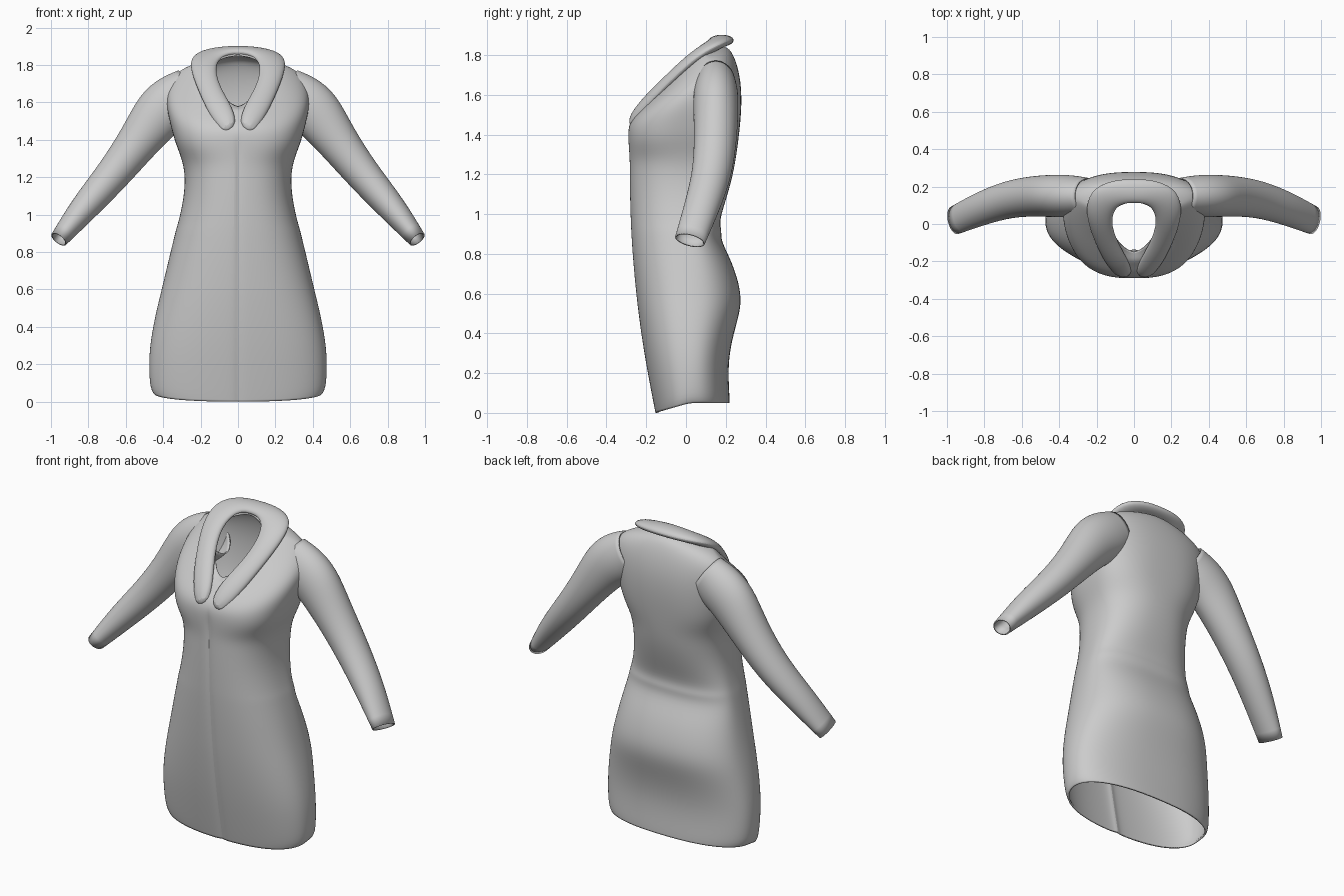
import bpy, bmesh, math
from mathutils import Vector

cube = bpy.data.objects.get("Cube")
if cube:
    bpy.data.objects.remove(cube, do_unlink=True)

cloth = bpy.data.materials.new("grey cloth")
cloth.use_nodes = True
GREY = (0.6, 0.6, 0.6, 1)
cloth.diffuse_color = GREY
cloth.node_tree.nodes["Principled BSDF"].inputs["Base Color"].default_value = GREY


def loft(name, rings, capped=False, mirrored=False, thickness=0.0):
    """Skin a list of closed rings into a smooth object."""
    bm = bmesh.new()
    loops = [[bm.verts.new(p) for p in ring] for ring in rings]
    n = len(loops[0])
    for low, high in zip(loops, loops[1:]):
        for i in range(n):
            j = (i + 1) % n
            bm.faces.new((low[i], low[j], high[j], high[i]))
    if capped:
        bm.faces.new(loops[0])
        bm.faces.new(loops[-1])
    bmesh.ops.recalc_face_normals(bm, faces=bm.faces)
    mesh = bpy.data.meshes.new(name)
    bm.to_mesh(mesh)
    bm.free()
    obj = bpy.data.objects.new(name, mesh)
    bpy.context.collection.objects.link(obj)
    mesh.materials.append(cloth)
    if mirrored:
        obj.modifiers.new("mirror", 'MIRROR')
    sub = obj.modifiers.new("smooth", 'SUBSURF')
    sub.levels = sub.render_levels = 2
    if thickness:
        solid = obj.modifiers.new("cloth", 'SOLIDIFY')
        solid.thickness = thickness
        solid.offset = -1
    bpy.ops.object.select_all(action='DESELECT')
    bpy.context.view_layer.objects.active = obj
    obj.select_set(True)
    bpy.ops.object.shade_smooth_by_angle(angle=math.radians(50))


def power(value, exponent):
    return math.copysign(abs(value) ** exponent, value)


# Angles round the body, with a narrow pair beside the front closure
angles = sorted([i * 360 / 32 for i in range(32)] + [268.8, 271.2])


def body_ring(zf, zs, zb, half, yf, ys, yb, square=2.4):
    """Section with its own front, side and back heights."""
    ring = []
    for deg in angles:
        a = math.radians(deg)
        s = power(math.sin(a), 2 / square)
        x = half * power(math.cos(a), 2 / square)
        y = ys + abs(s) * ((yb if s > 0 else yf) - ys)
        z = zs + abs(s) * ((zb if s > 0 else zf) - zs)
        if deg == 270 and zf < 1.43:
            y += 0.014
        ring.append((x, y, z))
    return ring


def skirt_ring(z, half, back):
    """Level section; the front sweeps in and the rear lifts towards the hem."""
    front = -0.285 + 0.13 * max(0, 1 - z / 1.2) ** 2
    raised = z + max(0, 0.05 - z / 5)
    return body_ring(z, raised, raised, half, front, 0.02, back)


# Skirt up to the waist: height, half width, back depth
skirt = [
    (0, 0.455, 0.22), (0.04, 0.475, 0.22), (0.25, 0.48, 0.21), (0.4, 0.457, 0.24),
    (0.52, 0.43, 0.277), (0.62, 0.405, 0.277), (0.76, 0.372, 0.233),
    (0.87, 0.345, 0.173), (0.92, 0.333, 0.182), (0.96, 0.32, 0.165),
    (1.08, 0.292, 0.205), (1.2, 0.283, 0.238),
]
# Bodice: front, side, back height; half width; front, side, back depth; squareness
bodice = [
    (1.28, 1.29, 1.3, 0.298, -0.285, 0.02, 0.255, 2.3),
    (1.36, 1.38, 1.4, 0.335, -0.292, 0.03, 0.268, 2.7),
    (1.44, 1.47, 1.52, 0.36, -0.293, 0.05, 0.28, 2.6),
    (1.49, 1.58, 1.64, 0.385, -0.265, 0.08, 0.28),
    (1.53, 1.69, 1.74, 0.385, -0.225, 0.12, 0.262, 2.2),
    (1.56, 1.77, 1.81, 0.32, -0.2, 0.12, 0.235, 2),
    (1.57, 1.81, 1.845, 0.21, -0.18, 0.07, 0.205, 1.8),
    (1.58, 1.8, 1.86, 0.135, -0.15, 0.03, 0.12, 1.7),
]
loft("coat_body", [skirt_ring(*r) for r in skirt] + [body_ring(*r) for r in bodice],
     thickness=0.01)


# Sleeves: centre, radius across the arm, radius front to back
arm = [
    ((0.25, 0.15, 1.665), 0.13, 0.1),
    ((0.33, 0.15, 1.615), 0.15, 0.115),
    ((0.42, 0.15, 1.55), 0.148, 0.118),
    ((0.525, 0.15, 1.4), 0.115, 0.112),
    ((0.67, 0.135, 1.21), 0.095, 0.103),
    ((0.825, 0.08, 1.035), 0.08, 0.092),
    ((0.958, 0.02, 0.868), 0.05, 0.08),
]
sleeve = []
for i, (centre, across, depth) in enumerate(arm):
    before, after = arm[max(i - 1, 0)][0], arm[min(i + 1, len(arm) - 1)][0]
    along = (Vector(after) - Vector(before)).normalized()
    up = along.cross(Vector((0, 1, 0))).normalized()
    side = up.cross(along)
    turns = [k * math.tau / 14 for k in range(14)]
    sleeve.append([Vector(centre) + up * across * math.cos(t) + side * depth * math.sin(t)
                   for t in turns])
loft("sleeves", sleeve, mirrored=True, thickness=0.008)


# Shawl collar: outer and inner edge of the roll, from the lapel tip to the nape
half_collar = [
    ((0.075, -0.285, 1.42), (0.005, -0.275, 1.475)),
    ((0.15, -0.215, 1.53), (0.03, -0.2, 1.575)),
    ((0.215, -0.08, 1.67), (0.095, -0.09, 1.675)),
    ((0.262, 0.06, 1.8), (0.125, 0.01, 1.775)),
    ((0.235, 0.18, 1.86), (0.105, 0.085, 1.835)),
    ((0.12, 0.235, 1.875), (0.055, 0.112, 1.865)),
]


def flip(point):
    return (-point[0], point[1], point[2])


collar = (half_collar + [((0, 0.24, 1.875), (0, 0.115, 1.87))]
          + [(flip(outer), flip(inner)) for outer, inner in reversed(half_collar)])
middles = [(Vector(outer) + Vector(inner)) / 2 for outer, inner in collar]
rolls = []
for k, (outer, inner) in enumerate(collar):
    along = middles[min(k + 1, len(collar) - 1)] - middles[max(k - 1, 0)]
    wide = (Vector(outer) - Vector(inner)) / 2
    lift = along.cross(wide).normalized() * 0.032
    rolls.append([middles[k] + wide * math.cos(t) * 1.08 + lift * math.sin(t)
                  for t in (j * math.tau / 10 for j in range(10))])
loft("collar", rolls, capped=True)
